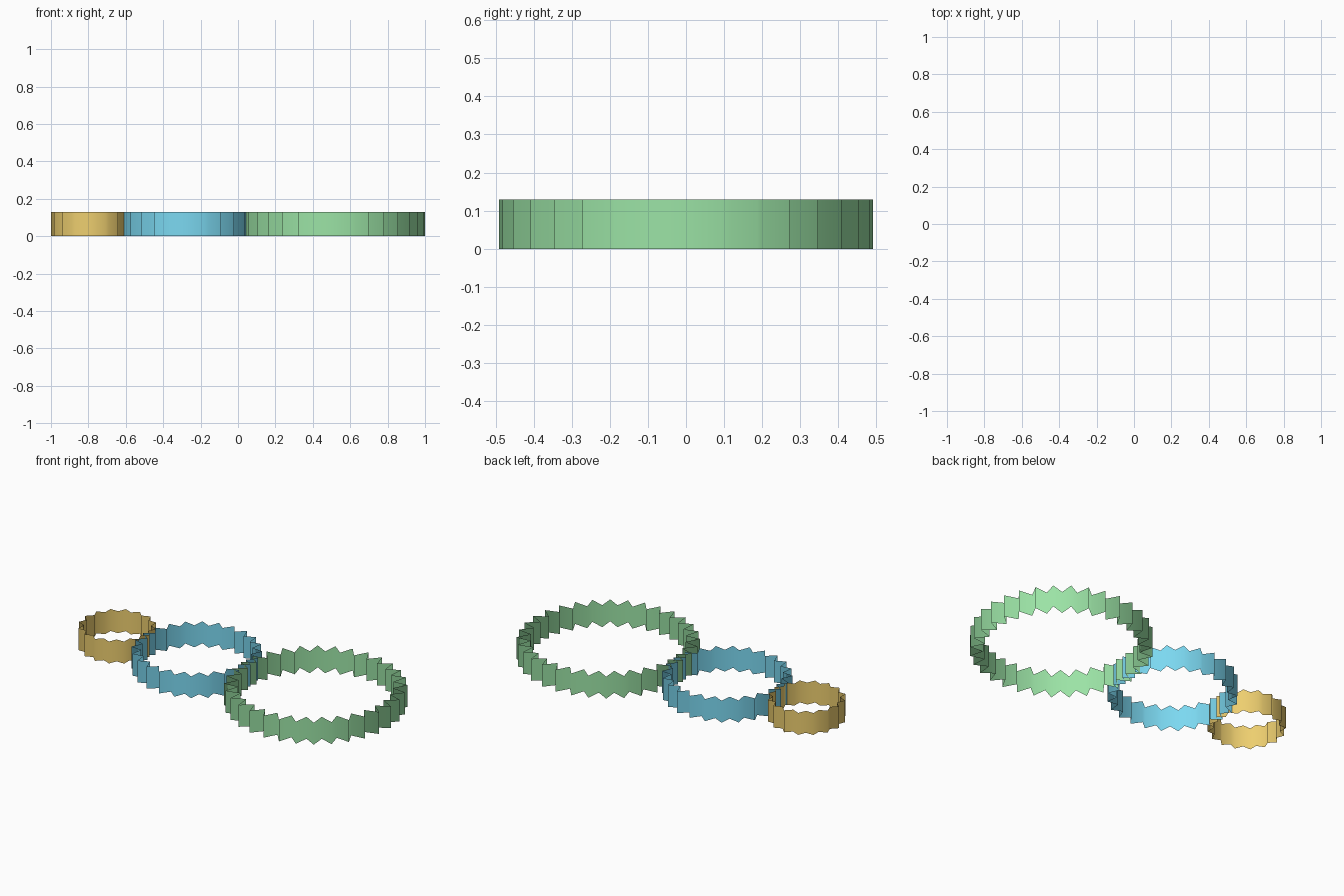
import bpy, bmesh, math

if "Cube" in bpy.data.objects:
    bpy.data.objects.remove(bpy.data.objects["Cube"])

UNIT = 2 / 30.8      # size of one radius step
HEIGHT = 2 * UNIT
TOOTH = 0.08         # tooth depth relative to the pitch radius


def gear_band(name, steps, centre_x, colour):
    """Open zigzag wall: tips and roots alternate around the pitch circle."""
    teeth = 4 * (steps + 1)
    radius = steps * UNIT
    bm = bmesh.new()
    bmesh.ops.create_cone(bm, cap_ends=False, segments=2 * teeth,
                          radius1=radius, radius2=radius, depth=HEIGHT)
    for v in bm.verts:
        angle = math.atan2(v.co.y, v.co.x)
        is_tip = round(angle * teeth / math.pi) % 2 == 0
        factor = 1 + TOOTH if is_tip else 1 - TOOTH
        v.co.x *= factor
        v.co.y *= factor
        v.co.z += HEIGHT / 2
    for f in bm.faces:
        f.smooth = True
    mesh = bpy.data.meshes.new(name)
    bm.to_mesh(mesh)
    bm.free()
    mat = bpy.data.materials.new(name + "_colour")
    mat.diffuse_color = (*colour, 1)
    mat.use_nodes = True
    mat.node_tree.nodes["Principled BSDF"].inputs["Base Color"].default_value = mat.diffuse_color
    mesh.materials.append(mat)
    obj = bpy.data.objects.new(name, mesh)
    obj.location.x = centre_x
    bpy.context.collection.objects.link(obj)


# Three gears in a row, pitch circles touching
small_x = -1 + 3 * UNIT * (1 + TOOTH)
gear_band("small_gear", 3, small_x, (0.85, 0.62, 0.16))
gear_band("medium_gear", 5, small_x + 8 * UNIT, (0.20, 0.69, 0.88))
gear_band("large_gear", 7, small_x + 20 * UNIT, (0.33, 0.77, 0.38))
